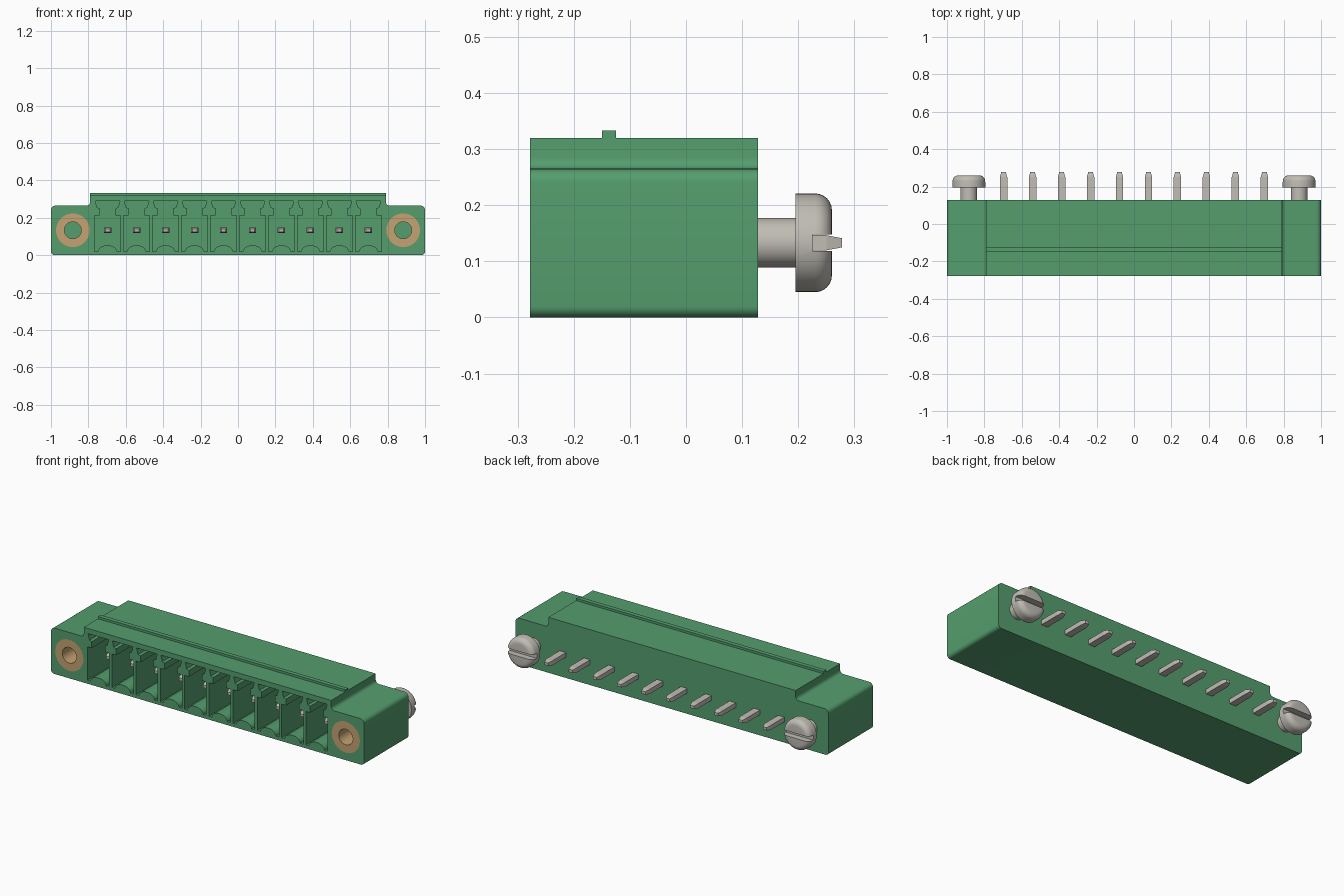
import bpy, bmesh, math
from mathutils import Vector

cube = bpy.data.objects.get("Cube")
if cube:
    bpy.data.objects.remove(cube, do_unlink=True)


def material(name, rgb):
    m = bpy.data.materials.new(name)
    m.use_nodes = True
    m.diffuse_color = (*rgb, 1)
    bsdf = next(n for n in m.node_tree.nodes if n.type == 'BSDF_PRINCIPLED')
    bsdf.inputs["Base Color"].default_value = (*rgb, 1)
    return m


GREEN = material("green plastic", (0.09, 0.34, 0.155))
METAL = material("grey metal", (0.53, 0.51, 0.46))
BRASS = material("brass", (0.55, 0.36, 0.17))

FRONT, BACK, AXIS_Z = -0.278, 0.128, 0.133
PITCH, COUNT, SCREW_X = 0.155, 10, 0.883


def finish(bm, name, mat, loc=(0, 0, 0)):
    bmesh.ops.remove_doubles(bm, verts=bm.verts, dist=1e-5)
    bmesh.ops.recalc_face_normals(bm, faces=bm.faces)
    me = bpy.data.meshes.new(name)
    bm.to_mesh(me)
    bm.free()
    me.materials.append(mat)
    ob = bpy.data.objects.new(name, me)
    ob.location = loc
    bpy.context.collection.objects.link(ob)
    return ob


def prism(name, outline, y0, y1, mat, centres=(0,)):
    """Extrude an (x, z) outline along y, once for each centre in x."""
    bm = bmesh.new()
    for cx in centres:
        face = bm.faces.new([bm.verts.new((cx + x, y0, z)) for x, z in outline])
        ext = bmesh.ops.extrude_face_region(bm, geom=[face], use_keep_orig=True)
        moved = [v for v in ext["geom"] if isinstance(v, bmesh.types.BMVert)]
        bmesh.ops.translate(bm, verts=moved, vec=(0, y1 - y0, 0))
    return finish(bm, name, mat)


def lathe(name, profile, mat, loc, steps=40):
    """Spin an (r, y) profile around the y axis."""
    bm = bmesh.new()
    vs = [bm.verts.new((r, y, 0)) for r, y in profile]
    es = [bm.edges.new(pair) for pair in zip(vs, vs[1:])]
    bmesh.ops.spin(bm, geom=vs + es, cent=(0, 0, 0), axis=(0, 1, 0),
                   angle=math.tau, steps=steps, use_merge=False)
    return finish(bm, name, mat, loc)


def rounded(corners, steps=6):
    """Round square corners given as (x, z, radius)."""
    out = []
    for i, (x, z, r) in enumerate(corners):
        p = Vector((x, z))
        if r == 0:
            out.append(p)
            continue
        a = (Vector(corners[i - 1][:2]) - p).normalized() * r
        b = (Vector(corners[(i + 1) % len(corners)][:2]) - p).normalized() * r
        for k in range(steps + 1):
            t = math.pi / 2 * k / steps
            out.append(p + a * (1 - math.sin(t)) + b * (1 - math.cos(t)))
    return out


def cut(target, cutter):
    bpy.context.view_layer.objects.active = target
    mod = target.modifiers.new("cut", 'BOOLEAN')
    mod.operation, mod.solver, mod.object = 'DIFFERENCE', 'EXACT', cutter
    bpy.ops.object.modifier_apply(modifier=mod.name)
    bpy.data.objects.remove(cutter, do_unlink=True)


def smooth(ob):
    bpy.ops.object.select_all(action='DESELECT')
    ob.select_set(True)
    bpy.context.view_layer.objects.active = ob
    bpy.ops.object.shade_smooth_by_angle(angle=math.radians(30))


def mirrored(half):
    return half + [(-x, z) for x, z in reversed(half)]


def box(x0, x1, z0, z1):
    return [(x0, z0), (x1, z0), (x1, z1), (x0, z1)]


# Housing with shoulders and raised middle
right = [(1, 0, 0.02), (1, 0.265, 0.025), (0.79, 0.265, 0.02), (0.79, 0.32, 0)]
left = [(-x, z, r) for x, z, r in reversed(right)]
housing = prism("housing", rounded(right + left), FRONT, BACK, GREEN)

# Keyed contact pockets, each with an arched floor
pin_xs = [(i - (COUNT - 1) / 2) * PITCH for i in range(COUNT)]
arch = [(0.05 * math.sin(t), 0.02 + 0.033 * math.cos(t))
        for t in (math.pi / 2 * k / 6 for k in range(1, 7))]
half = arch + [(0.069, 0.02), (0.069, 0.213), (0.042, 0.213),
               (0.042, 0.25), (0.056, 0.255), (0.066, 0.29)]
cut(housing, prism("pocket_cutter", mirrored(half), FRONT - 0.05, 0.04, GREEN, pin_xs))

# Seats for the brass bushings
for sx in (-SCREW_X, SCREW_X):
    seat = [(0, FRONT - 0.05), (0.09, FRONT - 0.05), (0.09, 0), (0, 0)]
    cut(housing, lathe("seat_cutter", seat, GREEN, (sx, 0, AXIS_Z)))
smooth(housing)

# Latch rib along the top
prism("latch_rib", box(-0.79, 0.79, 0.31, 0.333), -0.15, -0.125, GREEN)

# Contact pins with tapered ends
for i, px in enumerate(pin_xs):
    bm = bmesh.new()
    rings = []
    for y, s in ((-0.19, 0.6), (-0.172, 1), (0.25, 1), (0.278, 0.6)):
        w, h = 0.02 * s, 0.0135 * s
        rings.append([bm.verts.new((x, y, z)) for x, z in box(-w, w, -h, h)])
    for a, b in zip(rings, rings[1:]):
        for k in range(4):
            n = (k + 1) % 4
            bm.faces.new((a[k], a[n], b[n], b[k]))
    bm.faces.new(rings[0])
    bm.faces.new(rings[-1])
    finish(bm, f"contact_pin_{i + 1}", METAL, (px, 0, AXIS_Z))

# Bushings in front and slotted screws behind, on both sides
R, ROUND, HEAD_END = 0.088, 0.03, 0.26
edge = [(R - ROUND + ROUND * math.cos(t), HEAD_END - ROUND + ROUND * math.sin(t))
        for t in (math.pi / 2 * k / 6 for k in range(7))]
shank = [(0, 0.1), (0.044, 0.1), (0.044, 0.195), (R, 0.195)]
for side, sx in (("right", -SCREW_X), ("left", SCREW_X)):
    tube = [(0.045, FRONT), (0.09, FRONT), (0.09, 0), (0.045, 0), (0.045, FRONT)]
    smooth(lathe(f"{side}_bushing", tube, BRASS, (sx, 0, AXIS_Z)))
    screw = lathe(f"{side}_screw", shank + edge + [(0, HEAD_END)], METAL, (sx, 0, AXIS_Z))
    slot = box(sx - 0.12, sx + 0.12, AXIS_Z - 0.0145, AXIS_Z + 0.0145)
    cut(screw, prism("slot_cutter", slot, 0.225, 0.3, METAL))
    smooth(screw)
